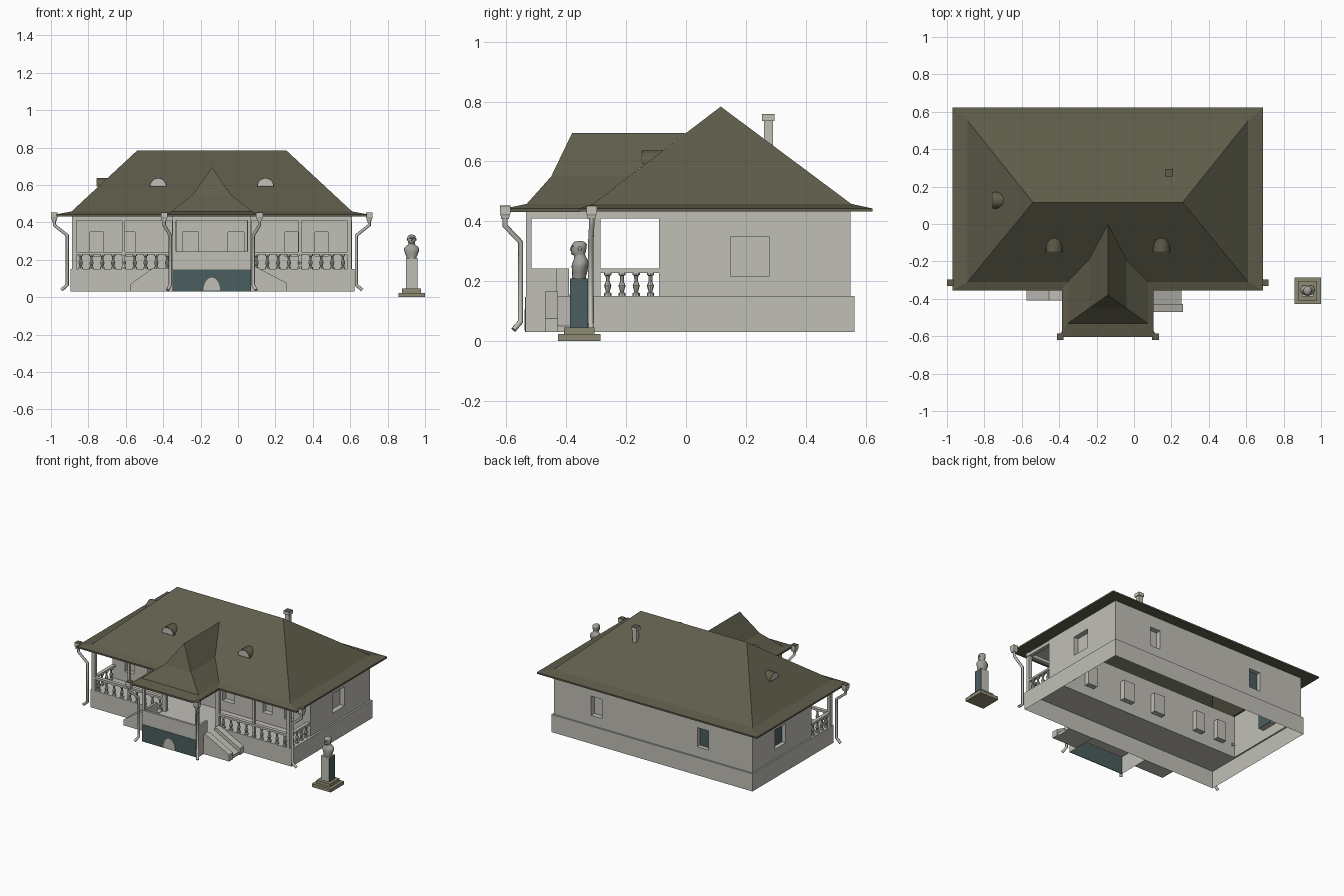
import bpy
from math import sin, cos, pi
from mathutils import Vector

if "Cube" in bpy.data.objects:
    bpy.data.objects.remove(bpy.data.objects["Cube"])

CX = -0.14                      # symmetry axis of the house


def material(name, rgb):
    m = bpy.data.materials.new(name)
    m.diffuse_color = (*rgb, 1)
    m.use_nodes = True
    m.node_tree.nodes["Principled BSDF"].inputs["Base Color"].default_value = m.diffuse_color
    return m


ROOF = material("roof_olive", (0.115, 0.11, 0.07))
WALL = material("wall_grey", (0.53, 0.52, 0.47))
STONE = material("step_stone", (0.27, 0.255, 0.175))
BUST = material("bust_grey", (0.36, 0.355, 0.32))
TEAL = material("dark_teal", (0.07, 0.11, 0.11))


def mesh(name, verts, faces, mat=None):
    me = bpy.data.meshes.new(name)
    me.from_pydata([tuple(v) for v in verts], [], faces)
    me.validate()
    ob = bpy.data.objects.new(name, me)
    bpy.context.collection.objects.link(ob)
    me.materials.append(mat or WALL)
    return ob


def loft(name, rings, caps=(False, False), closed=True, mat=None):
    n = len(rings[0])
    verts, index, ids = [], {}, []
    for r in rings:             # shared points are merged
        row = []
        for p in r:
            key = tuple(round(c, 5) for c in p)
            if key not in index:
                index[key] = len(verts)
                verts.append(p)
            row.append(index[key])
        ids.append(row)
    faces = []
    for a, b in zip(ids, ids[1:]):
        for i in range(n if closed else n - 1):
            j = (i + 1) % n
            f = list(dict.fromkeys((a[i], a[j], b[j], b[i])))
            if len(f) > 2:
                faces.append(f)
    if caps[0]:
        faces.append(ids[0][::-1])
    if caps[1]:
        faces.append(ids[-1])
    return mesh(name, verts, faces, mat)


def rect(x0, x1, y0, y1, z):
    return [(x0, y0, z), (x1, y0, z), (x1, y1, z), (x0, y1, z)]


def ellipse(x, y, z, rx, ry, n):
    return [(x + rx * cos(2 * pi * i / n), y + ry * sin(2 * pi * i / n), z) for i in range(n)]


def box(name, x0, x1, y0, y1, z0, z1, mat=None):
    return loft(name, [rect(x0, x1, y0, y1, z0), rect(x0, x1, y0, y1, z1)], (True, True), mat=mat)


def prism(name, pts, offset, mat=None):
    return loft(name, [pts, [tuple(Vector(p) + Vector(offset)) for p in pts]], (True, True), mat=mat)


def smooth(ob, angle=0.7):
    bpy.ops.object.select_all(action='DESELECT')
    ob.select_set(True)
    bpy.context.view_layer.objects.active = ob
    bpy.ops.object.shade_smooth_by_angle(angle=angle)


# walls with recessed windows
wv, wf = [], []


def wall(start, d, length, holes, z0=0.15, z1=0.44, h0=0.217, h1=0.348, depth=0.035):
    d = Vector(d)
    inward = -d.cross(Vector((0, 0, 1)))

    def P(u, z, k=0):
        return Vector((*start, 0)) + d * u + inward * k + Vector((0, 0, z))

    def quad(*p):
        wf.append(list(range(len(wv), len(wv) + 4)))
        wv.extend(p)

    def panel(a, b, c, e):
        quad(P(a, c), P(b, c), P(b, e), P(a, e))

    u = 0
    for a, b in holes:
        panel(u, a, z0, z1)
        panel(a, b, z0, h0)
        panel(a, b, h1, z1)
        edge = [(a, h0), (b, h0), (b, h1), (a, h1)]
        for i in range(4):
            p, q = edge[i], edge[(i + 1) % 4]
            quad(P(*p), P(*q), P(*q, depth), P(*p, depth))
        quad(*[P(*p, depth) for p in edge])
        u = b
    panel(u, length, z0, z1)


fronts = [(-0.755, .07), (-0.585, .07), (-0.255, .085), (-0.01, .085), (0.285, .07), (0.447, .07)]
wall((-0.885, -0.09), (1, 0, 0), 1.495, [(x + .885 - w / 2, x + .885 + w / 2) for x, w in fronts])
wall((0.61, -0.09), (0, 1, 0), 0.64, [(.238, .368)])
wall((0.61, 0.55), (-1, 0, 0), 1.495, [(.28, .36), (1.08, 1.165)])
wall((-0.885, 0.55), (0, -1, 0), 0.64, [(.245, .36)])
mesh("house_walls", wv, wf)
box("back_window_pane", -.555, -.47, .512, .522, .217, .348, TEAL)
box("left_window_pane", -.857, -.847, .19, .305, .217, .348, TEAL)

# plinth with porch floor, and entrance base
loft("plinth", [rect(-.895, .622, -.31, .562, .03), rect(-.895, .622, -.31, .562, .15),
                rect(-.885, .61, -.09, .55, .15)])
loft("entrance_base", [rect(-.35, .07, -.535, -.31, .03), rect(-.35, .07, -.535, -.31, .15)], (False, True))
box("entrance_base_front", -.35, .07, -.537, -.533, .03, .147, TEAL)
prism("base_arch", [(CX + .045 * cos(pi * i / 10), -.54, .035 + .07 * sin(pi * i / 10)) for i in range(11)],
      (0, .006, 0))

# entrance parapet, posts, beams and ceilings
box("parapet_front", -.35, .07, -.535, -.52, .15, .243)
box("parapet_right", .055, .07, -.52, -.43, .15, .243)
box("parapet_left", -.35, -.335, -.52, -.39, .15, .243)
for s in (-1, 1):
    for off, y, w in ((.735, -.298, .012), (.472, -.298, .008), (.2, -.298, .012), (.2, -.525, .009)):
        x = CX + s * off
        box("porch_post", x - w, x + w, y - w, y + w, .15, .43)
    x = CX + s * .735
    box("side_beam", x - .012, x + .012, -.31, -.09, .41, .435)
    x = CX + s * .2
    box("entrance_side_beam", x - .01, x + .01, -.535, -.31, .41, .435)
box("porch_beam", -.885, .61, -.31, -.285, .41, .435)
box("entrance_beam", -.35, .07, -.535, -.515, .41, .435)
box("porch_ceiling", -.885, .61, -.31, -.09, .431, .437)
box("entrance_ceiling", -.355, .075, -.535, -.31, .431, .437)

# balustrades
prof = [(.15, .012), (.16, .012), (.164, .006), (.185, .012), (.2, .006), (.218, .007), (.221, .012), (.23, .012)]
baluster = loft("baluster", [ellipse(0, 0, z, r, r, 8) for z, r in prof])


def balustrade(a, b, count):
    a, b = Vector(a), Vector(b)
    for i in range(count):
        ob = baluster.copy()
        ob.location = (*a.lerp(b, (i + .5) / count), 0)
        bpy.context.collection.objects.link(ob)
    box("handrail", min(a.x, b.x) - .012, max(a.x, b.x) + .012, a.y - .012, b.y + .012, .228, .242)


for s in (-1, 1):
    balustrade((CX + s * .73, -.298), (CX + s * .21, -.298), 9)
    balustrade((CX + s * .735, -.285), (CX + s * .735, -.095), 4)
bpy.data.objects.remove(baluster)

# stairs either side of the entrance: sloped cheeks with a ramp between
for y in (-.47, -.355):
    prism("stair_cheek", [(.07, y, .03), (.262, y, .03), (.262, y, .075), (.09, y, .165), (.07, y, .165)], (0, .042, 0))
prism("stair_ramp", [(.07, -.43, .03), (.255, -.43, .03), (.255, -.43, .05), (.07, -.43, .15)], (0, .076, 0))
prism("left_stair", [(-.575, -.41, .03), (-.35, -.41, .03), (-.35, -.41, .155), (-.455, -.41, .155),
                     (-.575, -.41, .07)], (0, .1, 0))

# main hipped roof with flared eaves
loft("main_roof", [rect(-.885, .61, -.31, .55, .432), rect(-.97, .69, -.355, .622, .432),
                   rect(-.97, .69, -.355, .622, .443), rect(-.89, .61, -.31, .552, .458),
                   rect(-.54, .26, .116, .116, .783)], mat=ROOF)

# entrance roof: half width, front y, back y (meets the main slope), z
levels = [(.21, -.53, -.355, .431), (.245, -.605, -.355, .431), (.245, -.605, -.355, .443),
          (.215, -.532, -.31, .458), (.1, -.45, -.19, .55), (0, -.38, -.001, .695)]
loft("entrance_roof", [[(CX - h, b, z), (CX - h, f, z), (CX + h, f, z), (CX + h, b, z)]
                       for h, f, b, z in levels], closed=False, mat=ROOF)


# half-round dormers and chimney
def dormer(x, y, u, inward):
    u, inward = Vector(u), Vector(inward)
    for name, r, out, depth, mat in (("dormer_hood", .045, 0, .09, ROOF), ("dormer_face", .042, .002, .02, None)):
        pts = [Vector((x, y, .592)) + u * r * cos(pi * i / 10) + Vector((0, 0, r * sin(pi * i / 10))) - inward * out
               for i in range(11)]
        prism(name, [tuple(p) for p in pts], inward * depth, mat)


dormer(-.427, -.147, (1, 0, 0), (0, 1, 0))
dormer(.147, -.147, (1, 0, 0), (0, 1, 0))
dormer(-.755, .127, (0, -1, 0), (1, 0, 0))
box("chimney", .172, .202, .26, .29, .58, .74)
box("chimney_cap", .166, .208, .253, .295, .735, .757)
box("chimney_top", .166, .208, .253, .295, .755, .758, ROOF)


# rainwater hoppers and downpipes
def downpipe(s, w):
    s, w = Vector(s), Vector(w)
    k = w + (s - w) * .45
    cu = bpy.data.curves.new("downpipe", 'CURVE')
    cu.dimensions = '3D'
    cu.bevel_depth, cu.bevel_resolution, cu.use_fill_caps = .009, 2, True
    cu.materials.append(WALL)
    path = [(*s, .42), (*s, .385), (*w, .33), (*w, .065), (*k, .038)]
    sp = cu.splines.new('POLY')
    sp.points.add(len(path) - 1)
    for pt, p in zip(sp.points, path):
        pt.co = (*p, 1)
    bpy.context.collection.objects.link(bpy.data.objects.new("downpipe", cu))
    loft("rain_hopper", [rect(s.x - h, s.x + h, s.y - h, s.y + h, z)
                         for h, z in ((.013, .408), (.015, .42), (.0175, .425), (.0175, .45))], (True, True))
    box("hopper_top", s.x - .0175, s.x + .0175, s.y - .0175, s.y + .0175, .45, .453, ROOF)


for s in (-1, 1):
    downpipe((CX + s * .842, -.315), (CX + s * .773, -.318))
    downpipe((CX + s * .255, -.604), (CX + s * .222, -.552))

# bust on a stepped pedestal
BX, BY = .928, -.357
for h, z0, z1 in ((.071, 0, .023), (.051, .023, .045)):
    box("pedestal_step", BX - h, BX + h, BY - h, BY + h, z0, z1, STONE)
box("pedestal", BX - .03, BX + .03, BY - .03, BY + .03, .045, .209)
box("pedestal_side_panel", BX + .029, BX + .031, BY - .03, BY + .03, .045, .209, TEAL)
body = [(.207, .026, .023, 0), (.215, .027, .023, 0), (.23, .034, .025, .002), (.25, .04, .028, .003),
        (.262, .04, .027, .005), (.271, .032, .024, .006), (.279, .021, .02, .004), (.286, .017, .019, .002),
        (.291, .018, .022, -.002), (.299, .02, .0245, -.002), (.312, .0225, .025, 0), (.323, .022, .025, .001),
        (.331, .015, .018, .001), (.335, .004, .005, .001)]
smooth(loft("bust", [ellipse(BX, BY + c, z, rx, ry, 20) for z, rx, ry, c in body], (True, True), mat=BUST), 1.0)


def blob(name, x, y, z, rx, ry, rz):
    rings = [ellipse(x, y, z - rz * cos(pi * i / 6), rx * sin(pi * i / 6), ry * sin(pi * i / 6), 10)
             for i in range(1, 6)]
    smooth(loft(name, rings, (True, True), mat=BUST), 1.2)


blob("bust_nose", BX, BY - .025, .308, .004, .006, .008)
blob("bust_brow", BX, BY - .021, .317, .015, .006, .004)
blob("bust_chin", BX, BY - .02, .294, .011, .008, .007)
for s in (-1, 1):
    blob("bust_ear", BX + s * .022, BY + .002, .309, .004, .006, .008)
